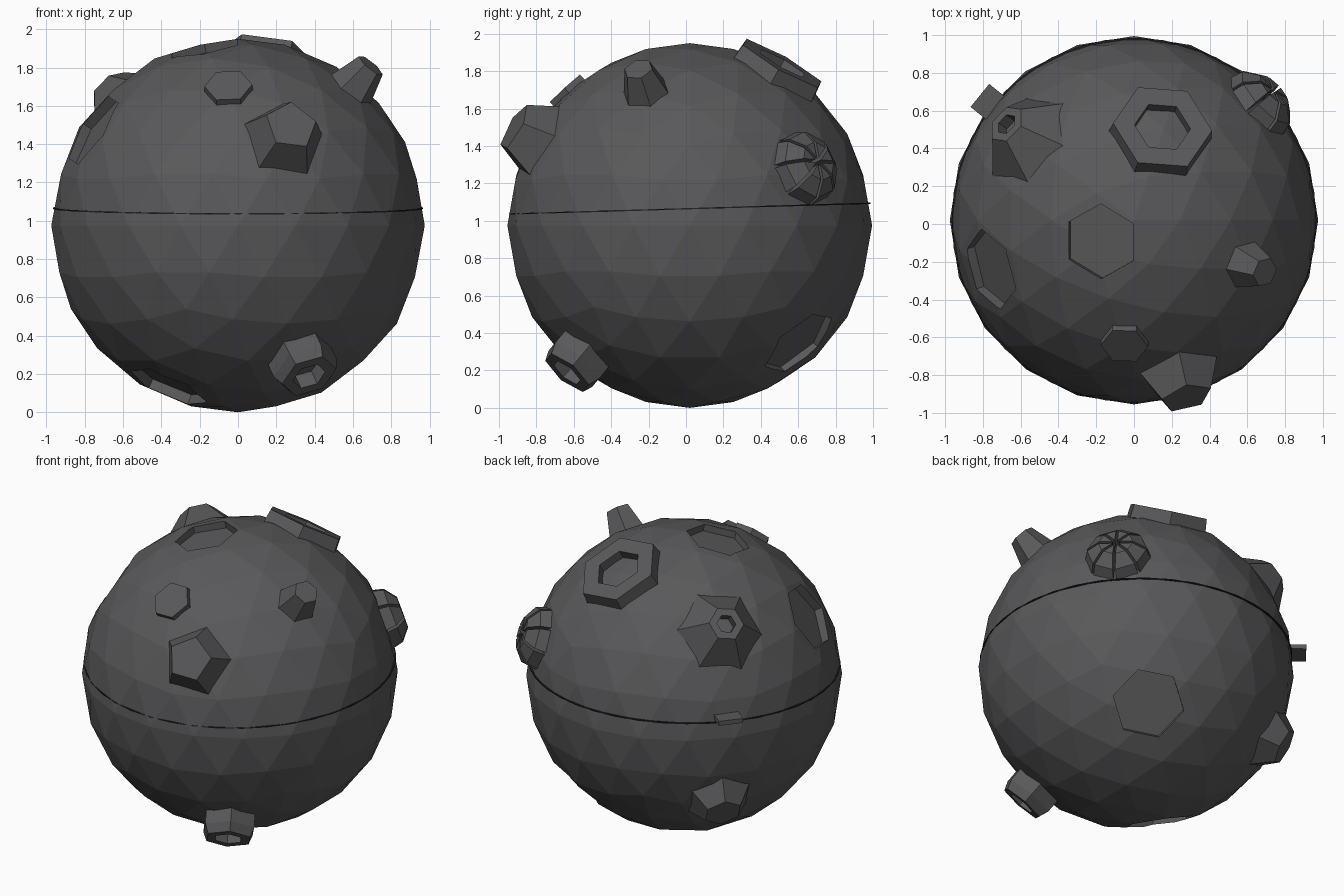
import bpy, bmesh, math
from mathutils import Vector, Matrix

if "Cube" in bpy.data.objects:
    bpy.data.objects.remove(bpy.data.objects["Cube"])

R = 0.975
CENTRE = Vector((0, 0.02, R))


def material(name, rgb):
    m = bpy.data.materials.new(name)
    m.diffuse_color = (*rgb, 1)
    m.use_nodes = True
    m.node_tree.nodes["Principled BSDF"].inputs["Base Color"].default_value = m.diffuse_color
    return m


GREY = material("dark grey", (0.1, 0.1, 0.105))
BLACK = material("seam black", (0.015, 0.015, 0.016))


def finish(name, bm, mat):
    bmesh.ops.recalc_face_normals(bm, faces=bm.faces)
    me = bpy.data.meshes.new(name)
    bm.to_mesh(me)
    bm.free()
    me.materials.append(mat)
    ob = bpy.data.objects.new(name, me)
    bpy.context.collection.objects.link(ob)
    return ob


def frame(direction):
    """Matrix with local z pointing outward from the ball centre."""
    n = Vector(direction).normalized()
    ref = Vector((1, 0, 0)) if abs(n.x) < 0.75 else Vector((0, 1, 0))
    u = (ref - n * n.dot(ref)).normalized()
    v = n.cross(u)
    return Matrix.Translation(CENTRE) @ Matrix((u, v, n)).transposed().to_4x4()


def lathe(name, direction, profile, sides=6, spin=0):
    """Prism-like solid: profile of (radius, distance from ball centre)."""
    bm = bmesh.new()
    rings = []
    for r, h in profile:
        ang = [math.radians(spin) + math.tau * i / sides for i in range(sides)]
        rings.append([bm.verts.new((r * math.cos(a), r * math.sin(a), h)) for a in ang])
    for a, b in zip(rings, rings[1:]):
        for i in range(sides):
            j = (i + 1) % sides
            bm.faces.new((a[i], a[j], b[j], b[i]))
    bm.faces.new(rings[0])
    bm.faces.new(rings[-1])
    bm.transform(frame(direction))
    return finish(name, bm, GREY)


# Main ball
bm = bmesh.new()
bmesh.ops.create_icosphere(bm, subdivisions=3, radius=R)
bm.transform(Matrix.Translation(CENTRE))
ball = finish("ball", bm, GREY)

# Shallow hexagonal recesses: direction, radius, floor distance, spin
recesses = [
    ((-0.18, -0.115, 0.95), 0.20, 0.90, 30),
    ((-0.76, -0.26, 0.50), 0.22, 0.89, 0),
    ((-0.38, -0.22, -0.88), 0.22, 0.89, 0),
    ((0.40, 0.60, -0.645), 0.225, 0.90, 15),
]
for direction, r, floor, spin in recesses:
    cutter = lathe("recess_cutter", direction, [(r, floor), (r, 1.2)], 6, spin)
    cutter.hide_render = True
    mod = ball.modifiers.new("recess", 'BOOLEAN')
    mod.operation = 'DIFFERENCE'
    mod.solver = 'EXACT'
    mod.object = cutter
    bpy.context.view_layer.objects.active = ball
    bpy.ops.object.modifier_apply(modifier=mod.name)
    bpy.data.objects.remove(cutter)

# Hexagonal ring on the upper back
lathe("upper_ring", (0.15, 0.49, 0.86),
      [(0.28, 0.88), (0.265, 1.01), (0.15, 1.01), (0.15, 0.94)])
# Wide cone with a small socket, upper left back
lathe("socket_cone", (-0.61, 0.46, 0.65),
      [(0.31, 0.88), (0.11, 1.11), (0.06, 1.11), (0.06, 1.04)], 6, 30)
# Five-sided stud on the front
lathe("front_stud", (0.25, -0.845, 0.47), [(0.255, 0.87), (0.14, 1.11)], 5, 90)
# Small stud on the upper right
lathe("right_stud", (0.63, -0.25, 0.76), [(0.145, 0.9), (0.08, 1.12)], 6, 0)
# Thin plate on the upper front
lathe("front_plate", (-0.05, -0.655, 0.72), [(0.13, 0.9), (0.125, 0.99)], 6, 0)
# Hollow nozzle at the lower front
lathe("lower_nozzle", (0.34, -0.60, -0.72),
      [(0.175, 0.88), (0.175, 1.03), (0.15, 1.09), (0.09, 1.09), (0.09, 1.0)])
# Stud at the lower left back
lathe("lower_stud", (-0.66, 0.55, -0.50), [(0.24, 0.9), (0.12, 1.06)], 6, 0)

# Dome of eight separate wedges on the right back
bm = bmesh.new()
for i in range(8):
    mid = math.tau * i / 8
    out = Vector((math.cos(mid), math.sin(mid), 0)) * 0.022
    rings = []
    for r, h in [(0.2, 0.88), (0.165, 1.01), (0.085, 1.07)]:
        pts = [Vector((0, 0, h))]
        for s in (-1, 1):
            a = mid + s * math.pi / 8
            pts.append(Vector((r * math.cos(a), r * math.sin(a), h)))
        rings.append([bm.verts.new(p + out) for p in pts])
    for a, b in zip(rings, rings[1:]):
        for k in range(3):
            j = (k + 1) % 3
            bm.faces.new((a[k], a[j], b[j], b[k]))
    bm.faces.new(rings[0])
    bm.faces.new(rings[-1])
bm.transform(frame((0.69, 0.64, 0.32)))
finish("wedge_dome", bm, GREY)

# Small tab sticking out at the left back
bm = bmesh.new()
bmesh.ops.create_cube(bm, size=1)
bm.transform(Matrix.Translation(CENTRE) @ Matrix.Rotation(math.radians(141), 4, 'Z')
             @ Matrix.Translation((0.97, 0, 0.145))
             @ Matrix.Diagonal((0.16, 0.157, 0.03, 1)))
finish("side_tab", bm, GREY)

# Thin seam line just above the equator
bm = bmesh.new()
bmesh.ops.create_cone(bm, cap_ends=True, segments=40, radius1=0.966, radius2=0.966, depth=0.007)
bm.transform(Matrix.Translation(CENTRE + Vector((0, 0, 0.09)))
             @ Matrix.Rotation(math.radians(1.7), 4, 'X'))
finish("seam", bm, BLACK)
